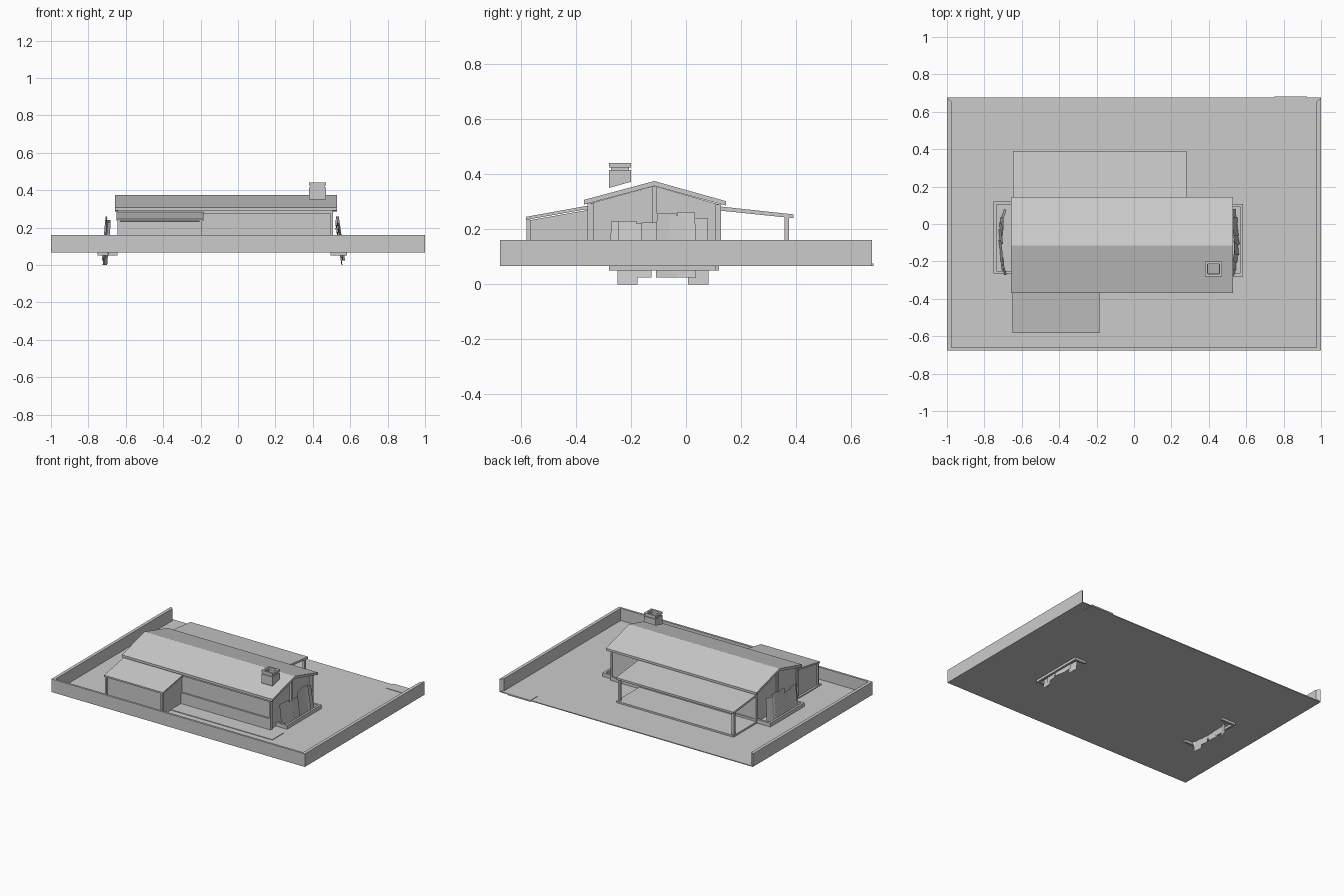
import bpy, bmesh, math, random

if "Cube" in bpy.data.objects:
    bpy.data.objects.remove(bpy.data.objects["Cube"])

random.seed(4)


def extrude(name, profile, lo, hi, axis):
    """Extrude a 2D outline: (y, z) points along x, or (x, y) points along z."""
    bm = bmesh.new()
    place = (lambda p, t: (t, p[0], p[1])) if axis == 'x' else (lambda p, t: (p[0], p[1], t))
    a = [bm.verts.new(place(p, lo)) for p in profile]
    b = [bm.verts.new(place(p, hi)) for p in profile]
    bm.faces.new(a)
    bm.faces.new(b[::-1])
    n = len(profile)
    for i in range(n):
        j = (i + 1) % n
        bm.faces.new((a[i], b[i], b[j], a[j]))
    bmesh.ops.recalc_face_normals(bm, faces=bm.faces)
    return finish(name, bm)


def finish(name, bm):
    mesh = bpy.data.meshes.new(name)
    bm.to_mesh(mesh)
    bm.free()
    ob = bpy.data.objects.new(name, mesh)
    bpy.context.collection.objects.link(ob)
    return ob


def box(name, x0, x1, y0, y1, z0, z1):
    return extrude(name, [(x0, y0), (x1, y0), (x1, y1), (x0, y1)], z0, z1, 'z')


# Plot: thin ground, three-sided boundary wall, gate apron
G = 0.073
box("ground", -1, 1, -.675, .675, .067, G)
extrude("boundary_wall", [(-1, .675), (-1, -.675), (1, -.675), (1, .675),
                          (.977, .655), (.977, -.66), (-.977, -.66), (-.977, .655)],
        .067, .16, 'z')
box("gate_apron", .75, .925, .60, .682, .066, .076)

# Main house body with gable ends
extrude("house_walls", [(-.345, G), (.12, G), (.12, .29), (-.115, .357), (-.345, .295)],
        -.635, .495, 'x')
box("front_plinth", -.64, .505, -.357, -.345, G, .155)
box("front_eave_beam", -.64, .505, -.357, -.345, .275, .293)
box("back_plinth", -.64, .505, .12, .127, G, .10)
for side, x in (("left", -.643), ("right", .495)):
    for label, y0, y1, top in (("front", -.357, -.335, .293), ("ridge", -.124, -.106, .355),
                               ("back", .107, .127, .29)):
        box(f"{side}_{label}_post", x, x + .012, y0, y1, G, top)
extrude("main_roof", [(-.37, .29), (-.37, .307), (-.115, .375), (.145, .302),
                      (.145, .286), (-.115, .357)], -.657, .53, 'x')

# Front annex with lean-to roof on a terrace
extrude("annex_walls", [(-.572, G), (-.345, G), (-.345, .272), (-.572, .232)], -.635, -.2, 'x')
extrude("annex_roof", [(-.582, .234), (-.582, .245), (-.365, .284), (-.345, .284),
                       (-.345, .272), (-.365, .272)], -.65, -.185, 'x')
for side, x in (("left", -.645), ("right", -.207)):
    box(f"annex_{side}_post", x, x + .015, -.58, -.565, G, .236)
box("annex_terrace", -.65, -.22, -.60, -.345, .07, .08)
box("front_path", -.20, .60, -.47, -.345, .07, .077)

# Back veranda: slab, posts, sloping roof
box("veranda_slab", -.645, .28, .12, .385, .07, .085)
extrude("veranda_roof", [(.12, .268), (.12, .283), (.39, .254), (.39, .24)], -.647, .28, 'x')
for side, x in (("left", -.64), ("right", .258)):
    box(f"veranda_{side}_post", x, x + .017, .358, .375, G, .243)

# Chimney: hollow stack, narrower neck and cap
def tube(name, x0, x1, y0, y1, z0, z1, t=.013, slope=0.0):
    bm = bmesh.new()
    rings = []
    for d, top in ((0, 0), (0, 1), (t, 1), (t, 0)):
        pts = [(x0 + d, y0 + d), (x1 - d, y0 + d), (x1 - d, y1 - d), (x0 + d, y1 - d)]
        rings.append([bm.verts.new((x, y, z1 if top else z0 + slope * (y - y0))) for x, y in pts])
    for k in range(4):
        r, s = rings[k], rings[(k + 1) % 4]
        for i in range(4):
            j = (i + 1) % 4
            bm.faces.new((r[i], r[j], s[j], s[i]))
    bmesh.ops.recalc_face_normals(bm, faces=bm.faces)
    return finish(name, bm)


tube("chimney_stack", .38, .47, -.28, -.20, .35, .415, slope=.28)
tube("chimney_neck", .387, .463, -.273, -.207, .415, .425, t=.008)
tube("chimney_cap", .38, .47, -.28, -.20, .425, .44)


# Planters at both gable ends, with upright leaf cards in an arc
def planter(side, sx, wall_x, out_x, y0, y1):
    t = .015 * sx
    extrude(f"{side}_planter", [(wall_x, y0), (out_x, y0), (out_x, y1), (wall_x, y1),
                                (wall_x, y1 - .015), (out_x - t, y1 - .015),
                                (out_x - t, y0 + .015), (wall_x, y0 + .015)], .05, .10, 'z')


def leaves(side, base_x, sx, lean):
    # centre y, half width, bottom z, top z
    cards = [(-.212, .036, 0, .23), (-.245, .03, .05, .228), (-.165, .04, .025, .22),
             (-.125, .04, .05, .225), (-.07, .04, .025, .258), (-.03, .035, .04, .25),
             (.0, .036, .025, .26), (.044, .037, 0, .24)]
    bm = bmesh.new()
    for y, hw, zb, zt in cards:
        bulge = .025 * (1 - ((y + .09) / .18) ** 2)
        ang = random.uniform(-.2, .2) - sx * (y + .09) * 1.2
        cols = []
        for z in (zb, (zb + zt) / 2, zt):
            x = base_x + sx * bulge + lean * (z - .13)
            w = hw * (1 if z < zt else .9)
            cols.append([bm.verts.new((x + k * w * math.sin(ang), y + k * w * math.cos(ang), z))
                         for k in (-1, 1)])
        for a, b in zip(cols, cols[1:]):
            bm.faces.new((a[0], a[1], b[1], b[0]))
    return finish(f"{side}_leaves", bm)


planter("right", 1, .495, .583, -.28, .108)
planter("left", -1, -.643, -.75, -.265, .12)
leaves("right", .525, 1, -.14)
leaves("left", -.69, -1, .08)
